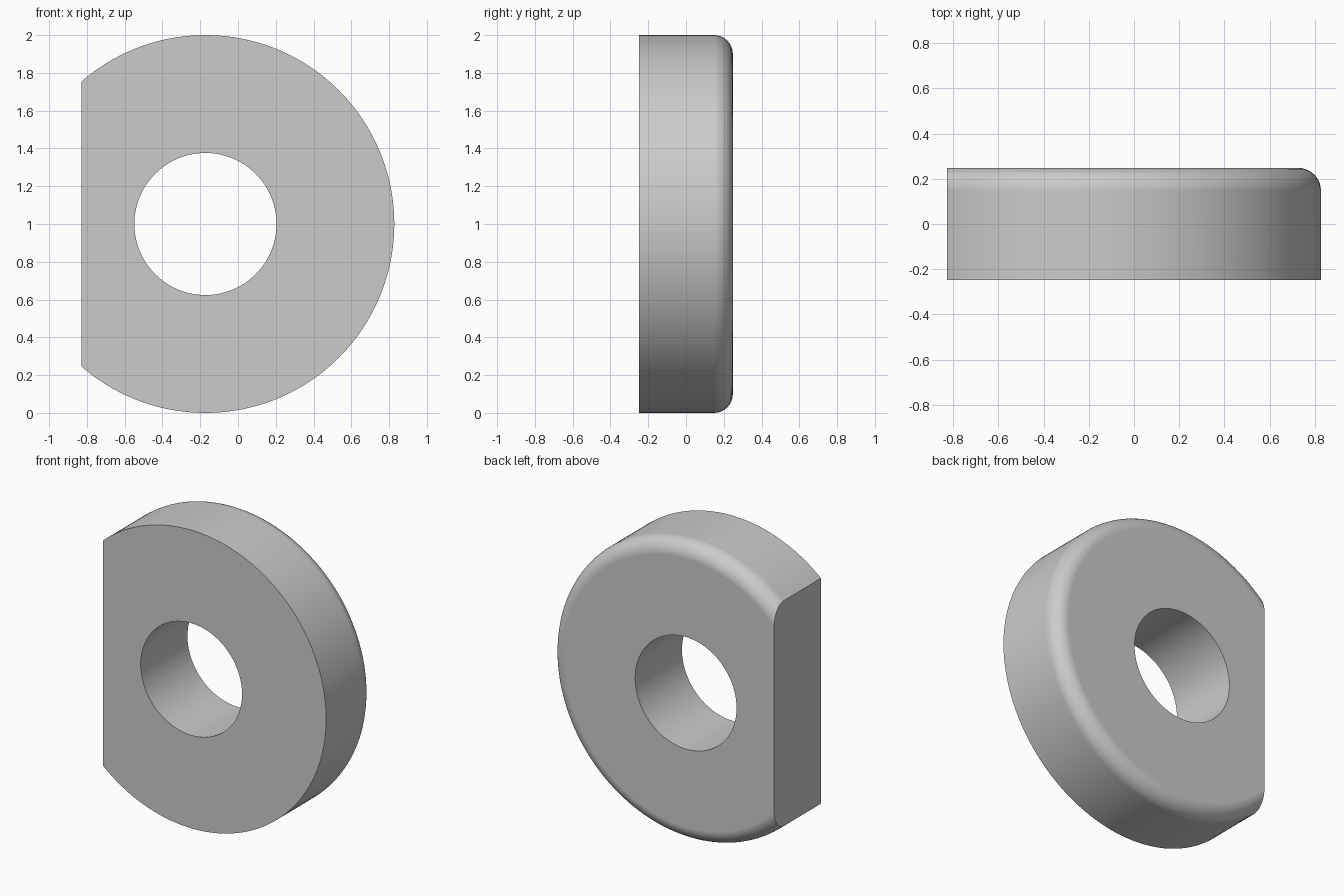
import bpy, bmesh
from math import pi, sin, cos, tau, radians
from mathutils import Vector

if "Cube" in bpy.data.objects:
    bpy.data.objects.remove(bpy.data.objects["Cube"])

R, HOLE, HALF, FILLET = 1.0, 0.376, 0.248, 0.1
FLAT = 0.655          # distance from the axis to the flat side
STEPS = 160

# Cross-section (radius, y): square front edge, rounded back edge
profile = [(HOLE, HALF), (HOLE, -HALF), (R, -HALF)]
for i in range(11):
    a = i / 10 * pi / 2
    profile.append((R - FILLET + FILLET * cos(a), HALF - FILLET + FILLET * sin(a)))

# Revolve the section around the y axis
bm = bmesh.new()
rings = []
for s in range(STEPS):
    t = tau * s / STEPS
    rings.append([bm.verts.new((r * cos(t), y, r * sin(t))) for r, y in profile])
n = len(profile)
for s in range(STEPS):
    a, b = rings[s], rings[(s + 1) % STEPS]
    for i in range(n):
        j = (i + 1) % n
        bm.faces.new((a[i], a[j], b[j], b[i]))

# Slice off the flat side and cap it
cut = bmesh.ops.bisect_plane(bm, geom=bm.verts[:] + bm.edges[:] + bm.faces[:], dist=1e-5,
                             plane_co=Vector((-FLAT, 0, 0)), plane_no=Vector((-1, 0, 0)),
                             clear_outer=True)
bmesh.ops.holes_fill(bm, edges=[e for e in bm.edges if e.is_boundary], sides=0)
bmesh.ops.recalc_face_normals(bm, faces=bm.faces[:])

mesh = bpy.data.meshes.new("flat_sided_ring")
bm.to_mesh(mesh)
bm.free()
ring = bpy.data.objects.new("flat_sided_ring", mesh)
bpy.context.collection.objects.link(ring)
ring.location = ((FLAT - R) / 2, 0, R)

# Smooth shading with crisp edges and clean flat faces
bpy.context.view_layer.objects.active = ring
ring.select_set(True)
bpy.ops.object.shade_smooth_by_angle(angle=radians(30))
weighted = ring.modifiers.new("clean_normals", 'WEIGHTED_NORMAL')
weighted.keep_sharp = True
